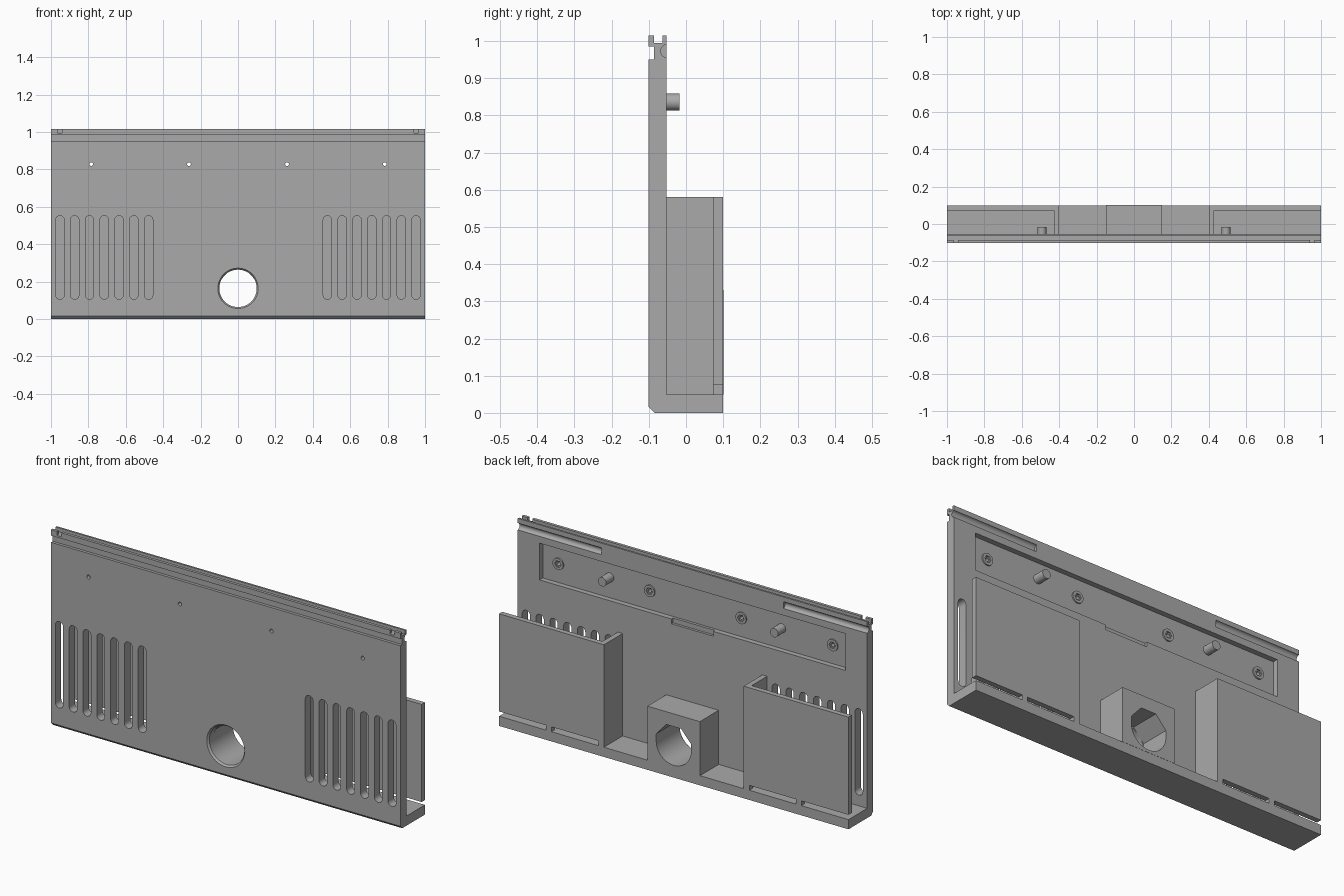
import bpy, bmesh, math

if "Cube" in bpy.data.objects:
    bpy.data.objects.remove(bpy.data.objects["Cube"])

grey = bpy.data.materials.new("plain grey")
grey.diffuse_color = (0.4, 0.4, 0.4, 1)
grey.use_nodes = True
grey.node_tree.nodes["Principled BSDF"].inputs["Base Color"].default_value = grey.diffuse_color
BACK = -0.053          # rear face of the main panel
FLOOR = -0.08          # floor of the rear pocket


def prism(name, pts, axis, a, b):
    """Extrude a closed outline along x (outline y,z) or along y (outline x,z)."""
    bm = bmesh.new()
    place = (lambda p, d: (d, p[0], p[1])) if axis == "x" else (lambda p, d: (p[0], d, p[1]))
    lo = [bm.verts.new(place(p, a)) for p in pts]
    hi = [bm.verts.new(place(p, b)) for p in pts]
    n = len(pts)
    bm.faces.new(lo)
    bm.faces.new(hi[::-1])
    for i in range(n):
        bm.faces.new((lo[i], hi[i], hi[(i + 1) % n], lo[(i + 1) % n]))
    bmesh.ops.recalc_face_normals(bm, faces=bm.faces)
    mesh = bpy.data.meshes.new(name)
    bm.to_mesh(mesh)
    bm.free()
    mesh.materials.append(grey)
    ob = bpy.data.objects.new(name, mesh)
    bpy.context.collection.objects.link(ob)
    return ob


def box(name, x, y, z):
    return prism(name, [(x[0], z[0]), (x[1], z[0]), (x[1], z[1]), (x[0], z[1])], "y", *y)


def arc(cx, cz, r, a0=0, a1=360, n=32):
    """Points on an arc; a full turn leaves out the repeated end point."""
    count = n if a1 - a0 == 360 else n + 1
    return [(cx + r * math.cos(math.radians(a0 + (a1 - a0) * i / n)),
             cz + r * math.sin(math.radians(a0 + (a1 - a0) * i / n))) for i in range(count)]


def cut(ob, cutters):
    """Subtract every cutter, then remove the cutters."""
    for c in cutters:
        c.hide_render = True
        m = ob.modifiers.new("cut", "BOOLEAN")
        m.operation, m.solver, m.object = "DIFFERENCE", "EXACT", c
    dg = bpy.context.evaluated_depsgraph_get()
    mesh = bpy.data.meshes.new_from_object(ob.evaluated_get(dg))
    ob.modifiers.clear()
    ob.data = mesh
    for c in cutters:
        bpy.data.objects.remove(c)


# Main panel with rear ledge and grooved top rail
panel = prism("main_panel", [
    (-0.085, 0), (0.1, 0), (0.1, 0.05), (BACK, 0.05), (BACK, 1.015), (-0.063, 1.015),
    (-0.063, 0.995), (-0.086, 0.995), (-0.086, 1.015), (-0.101, 1.015), (-0.101, 0.985),
    (-0.086, 0.985), (-0.086, 0.95), (-0.101, 0.95), (-0.101, 0.016)], "x", -1, 1)

cutters = []
# Rear pocket with a small notch under it
cutters.append(box("pocket", (-0.875, 0.875), (FLOOR, 0), (0.73, 0.92)))
cutters.append(box("pocket_notch", (-0.12, 0.12), (-0.066, 0), (0.705, 0.735)))
# Duct opening through the panel, with a chamfered rim
cutters.append(prism("duct_front", arc(0, 0.164, 0.1, n=48), "y", -0.2, 0))
rim = prism("duct_rim", arc(0, 0.164, 0.1, n=48), "y", -0.111, -0.091)
for v in rim.data.vertices:
    if v.co.y < -0.1:
        v.co.x *= 1.16
        v.co.z = 0.164 + (v.co.z - 0.164) * 1.16
cutters.append(rim)

for s in (-1, 1):
    # Vent slots
    for i in range(7):
        x, r = s * (0.478 + 0.079 * i), 0.0225
        outline = arc(x, 0.128, r, 180, 360, 10) + arc(x, 0.53, r, 0, 180, 10)
        cutters.append(prism("vent", outline, "y", -0.2, 0.0))
    # Screw holes
    for x in (0.262, 0.785):
        cutters.append(prism("screw_hole", arc(s * x, 0.828, 0.01, n=16), "y", -0.2, 0))
    # Round grooves behind the top rail, and notches in its front lip
    a, b = sorted((s * 0.52, s * 1.1))
    cutters.append(prism("rail_groove", arc(-0.05, 0.973, 0.018, n=24), "x", a, b))
    cutters.append(box("lip_notch", (s * 0.953 - 0.013, s * 0.953 + 0.013),
                       (-0.2, -0.08), (0.995, 1.1)))
cut(panel, cutters)

# Duct block: lower half round, upper half faceted
block = box("duct_block", (-0.15, 0.15), (BACK, 0.101), (0.05, 0.33))
bore = arc(0, 0.164, 0.1, 180, 360, 24) + [(0.1, 0.2), (0.042, 0.264), (-0.042, 0.264), (-0.1, 0.2)]
cut(block, [prism("bore", bore, "y", -0.2, 0.2)])

for s in (-1, 1):
    side = "right" if s > 0 else "left"

    def span(a, b):
        return tuple(sorted((s * a, s * b)))

    # Rear baffle: inner wall, cover plate and the tabs holding it off the ledge
    wall = [(0.4, BACK), (0.427, BACK), (0.427, 0.073), (0.4, 0.073)]
    box(side + "_baffle_wall", span(0.4, 0.427), (BACK, 0.073), (0.05, 0.58))
    box(side + "_baffle_plate", span(0.4, 1.0), (0.073, 0.1), (0.075, 0.58))
    box(side + "_baffle_inner_tab", span(0.4, 0.432), (0.073, 0.1), (0.05, 0.075))
    box(side + "_baffle_middle_tab", span(0.70, 0.73), (0.073, 0.1), (0.05, 0.075))
    # Locating pin in the pocket
    prism(side + "_locating_pin", arc(s * 0.492, 0.836, 0.023), "y", FLOOR, -0.017)
    # Screw bosses with hexagonal sockets
    for i, x in enumerate((0.262, 0.785)):
        boss = prism(f"{side}_screw_boss_{i + 1}", arc(s * x, 0.828, 0.03), "y", FLOOR, FLOOR + 0.007)
        cut(boss, [prism("socket", arc(s * x, 0.828, 0.018, n=6), "y", -0.2, 0)])

# Smooth the round parts, keep the edges sharp
for ob in bpy.context.collection.objects:
    ob.select_set(True)
    bpy.context.view_layer.objects.active = ob
bpy.ops.object.shade_smooth_by_angle(angle=math.radians(30))
